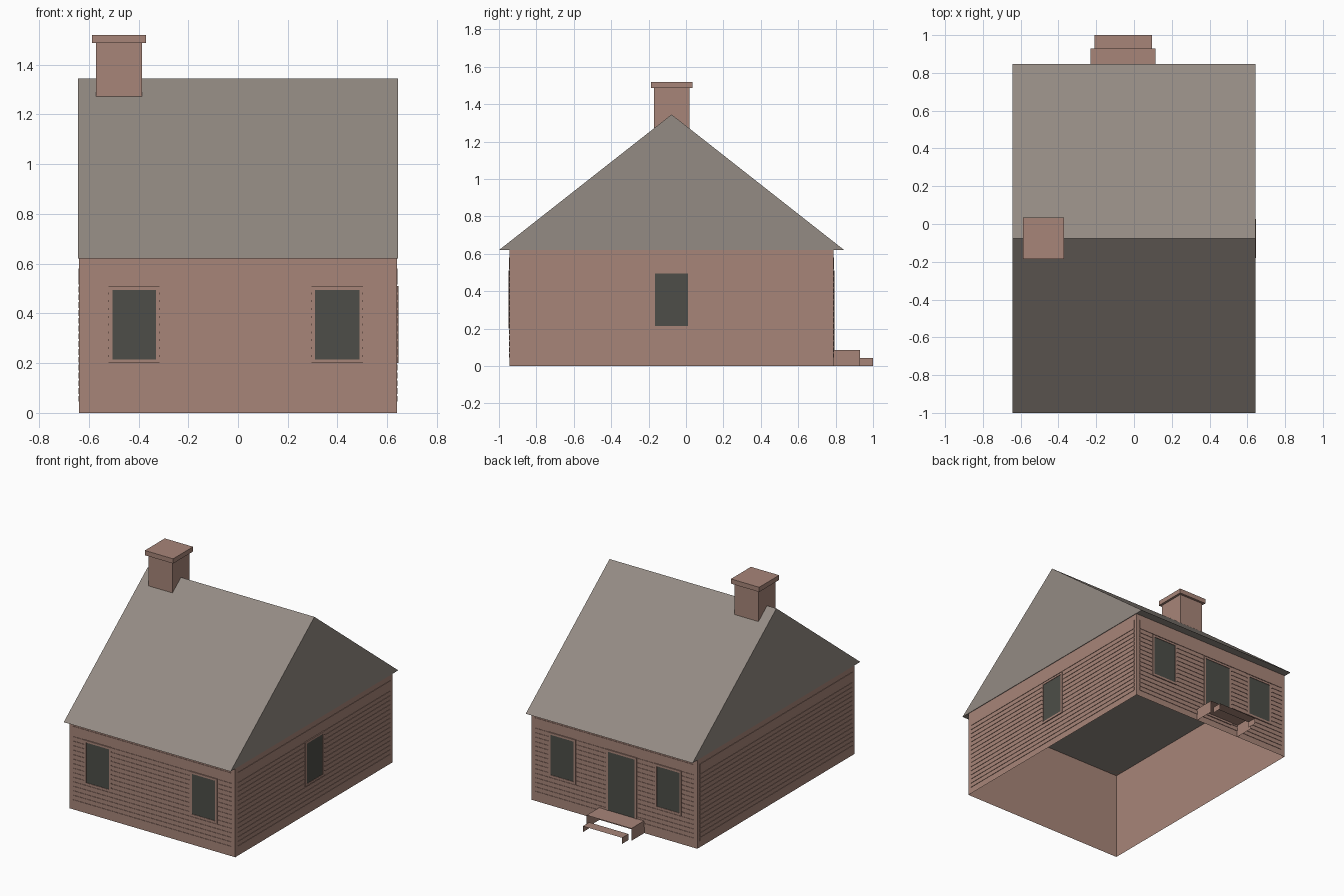
import bpy, bmesh
from mathutils import Vector

cube = bpy.data.objects.get("Cube")
if cube:
    bpy.data.objects.remove(cube, do_unlink=True)


def material(name, rgb):
    m = bpy.data.materials.new(name)
    m.use_nodes = True
    m.diffuse_color = (*rgb, 1)
    m.node_tree.nodes["Principled BSDF"].inputs["Base Color"].default_value = (*rgb, 1)
    return m


BRICK = material("dusty_red_brown", (0.39, 0.235, 0.19))
ROOF = material("warm_grey", (0.296, 0.258, 0.228))
GLASS = material("dark_glass", (0.074, 0.076, 0.065))


def add_box(bm, lo, hi, open_sides=()):
    """Box between two corners, leaving out faces whose normals are listed."""
    lo, hi = Vector(lo), Vector(hi)
    verts = bmesh.ops.create_cube(bm, size=1)["verts"]
    for v in verts:
        v.co = (lo + hi) / 2 + v.co * (hi - lo)
    faces = {f for v in verts for f in v.link_faces}
    for f in faces:
        f.normal_update()
    gone = [f for f in faces if any(f.normal.dot(Vector(d)) > 0.9 for d in open_sides)]
    if gone:
        bmesh.ops.delete(bm, geom=gone, context="FACES")


def finish(bm, name, mat):
    mesh = bpy.data.meshes.new(name)
    bm.to_mesh(mesh)
    bm.free()
    mesh.materials.append(mat)
    obj = bpy.data.objects.new(name, mesh)
    bpy.context.collection.objects.link(obj)
    return obj


def box(name, lo, hi, mat, open_sides=()):
    bm = bmesh.new()
    add_box(bm, lo, hi, open_sides)
    return finish(bm, name, mat)


DOWN, BACK = (0, 0, -1), (0, 1, 0)
X, Y0, Y1, H = 0.639, -0.943, 0.788, 0.62

# Hollow wall shell, open underneath
box("walls", (-X, Y0, 0), (X, Y1, H), BRICK, [DOWN])


def on_wall(side, u0, u1, z0, z1, depth):
    """Corners of a plate on a wall; u runs along the wall."""
    if side == "front":
        return (u0, Y0 - depth, z0), (u1, Y0, z1)
    if side == "back":
        return (u0, Y1, z0), (u1, Y1 + depth, z1)
    if side == "left":
        return (X, u0, z0), (X + depth, u1, z1)
    return (-X - depth, u0, z0), (-X, u1, z1)


# Siding boards with narrow grooves between them
PITCH, GROOVE = 0.0314, 0.008
for side in ("front", "back", "left", "right"):
    u0, u1 = (-0.615, 0.612) if side in ("front", "back") else (-0.915, 0.765)
    bm = bmesh.new()
    for i in range(16):
        z0 = 0.045 + i * PITCH
        z1 = 0.58 if i == 15 else z0 + PITCH - GROOVE
        add_box(bm, *on_wall(side, u0, u1, z0, z1, 0.003))
    finish(bm, side + "_siding", BRICK)


# Framed openings: pane plus four trim bars
def opening(name, side, u0, u1, z0, z1, t=0.015):
    box(name + "_pane", *on_wall(side, u0 + t, u1 - t, z0 + t, z1 - t, 0.004), GLASS)
    bm = bmesh.new()
    for a, b, c, d in ((u0, u0 + t, z0, z1), (u1 - t, u1, z0, z1),
                       (u0 + t, u1 - t, z0, z0 + t), (u0 + t, u1 - t, z1 - t, z1)):
        add_box(bm, *on_wall(side, a, b, c, d, 0.007))
    finish(bm, name + "_frame", BRICK)


for side in ("front", "back"):
    opening(side + "_window_a", side, -0.52, -0.315, 0.2, 0.51)
    opening(side + "_window_b", side, 0.295, 0.503, 0.2, 0.51)
opening("side_window", "left", -0.18, 0.027, 0.2, 0.51)
opening("back_door", "back", -0.175, 0.06, 0.07, 0.51)

# Gable roof prism
bm = bmesh.new()
profile = [(-1, H), (0.846, H), (-0.077, 1.345)]
ends = [[bm.verts.new((x, y, z)) for y, z in profile] for x in (-0.643, 0.643)]
bm.faces.new(ends[0])
bm.faces.new(ends[1])
for i in range(3):
    j = (i + 1) % 3
    bm.faces.new((ends[0][i], ends[0][j], ends[1][j], ends[1][i]))
bmesh.ops.recalc_face_normals(bm, faces=bm.faces)
finish(bm, "roof", ROOF)

# Chimney and its cap
box("chimney_stack", (-0.571, -0.17, 1.2), (-0.386, 0.018, 1.487), BRICK)
box("chimney_cap", (-0.588, -0.186, 1.487), (-0.37, 0.034, 1.52), BRICK)

# Back steps: treads with side boards, no risers
box("upper_step", (-0.23, Y1, 0), (0.115, 0.93, 0.086), BRICK, [DOWN, BACK, (0, -1, 0)])
box("lower_step", (-0.208, 0.93, 0), (0.095, 1.0, 0.042), BRICK, [DOWN, BACK, (0, -1, 0)])
